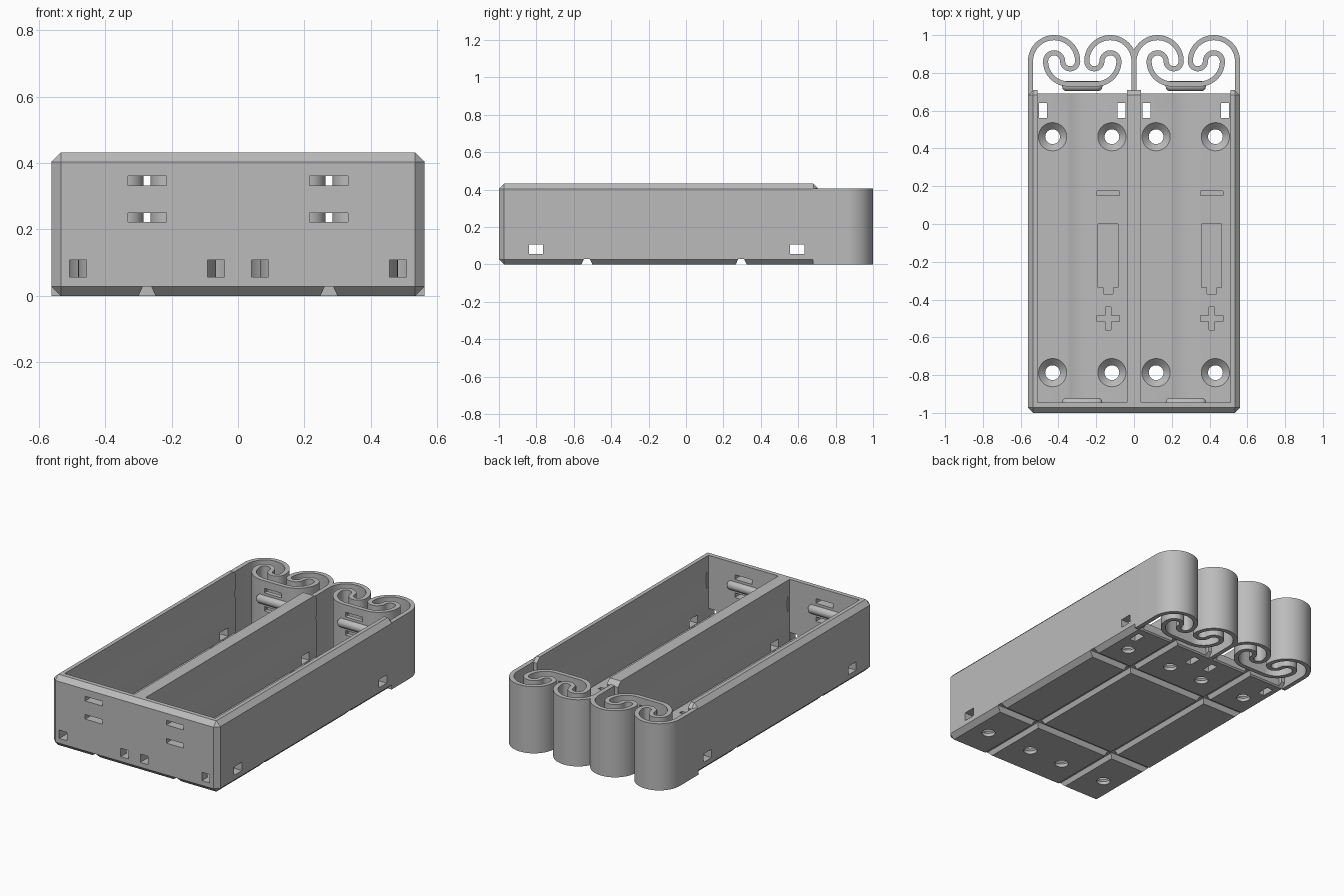
import bpy, bmesh, math
from mathutils import Matrix, Vector

if "Cube" in bpy.data.objects:
    bpy.data.objects.remove(bpy.data.objects["Cube"])

CELL = 0.274          # x of each cell centre
FLOOR = 0.055         # top of the floor
AXIS_Z = 0.285        # height of the cell axis

grey = bpy.data.materials.new("plain grey")
grey.diffuse_color = (0.5, 0.5, 0.5, 1)
grey.use_nodes = True
grey.node_tree.nodes["Principled BSDF"].inputs["Base Color"].default_value = grey.diffuse_color


def finish(name, bm):
    bmesh.ops.recalc_face_normals(bm, faces=bm.faces)
    me = bpy.data.meshes.new(name)
    bm.to_mesh(me)
    bm.free()
    me.materials.append(grey)
    ob = bpy.data.objects.new(name, me)
    bpy.context.collection.objects.link(ob)
    return ob


def box(name, x0, x1, y0, y1, z0, z1, bevel=0):
    bm = bmesh.new()
    bmesh.ops.create_cube(bm, size=1)
    for v in bm.verts:
        v.co = ((x0 + x1) / 2 + v.co.x * (x1 - x0),
                (y0 + y1) / 2 + v.co.y * (y1 - y0),
                (z0 + z1) / 2 + v.co.z * (z1 - z0))
    if bevel:
        bmesh.ops.bevel(bm, geom=bm.edges[:], offset=bevel, segments=1, affect='EDGES')
    return finish(name, bm)


def prism(name, pts, vec):
    bm = bmesh.new()
    f = bm.faces.new([bm.verts.new(p) for p in pts])
    ext = bmesh.ops.extrude_face_region(bm, geom=[f])
    bmesh.ops.translate(bm, vec=vec,
                        verts=[g for g in ext['geom'] if isinstance(g, bmesh.types.BMVert)])
    return finish(name, bm)


def lathe(name, profile, loc, along_x=False, steps=32):
    """Revolve (radius, height) points about z, or about x."""
    bm = bmesh.new()
    vs = [bm.verts.new((r, 0, h)) for r, h in profile]
    es = [bm.edges.new(p) for p in zip(vs, vs[1:])]
    bmesh.ops.spin(bm, geom=vs + es, cent=(0, 0, 0), axis=(0, 0, 1),
                   angle=math.tau, steps=steps)
    bmesh.ops.remove_doubles(bm, verts=bm.verts, dist=1e-5)
    if along_x:
        bm.transform(Matrix.Rotation(math.pi / 2, 4, 'Y'))
    bm.transform(Matrix.Translation(loc))
    return finish(name, bm)


def cut(ob, cutter):
    m = ob.modifiers.new("cut", 'BOOLEAN')
    m.operation, m.solver, m.object = 'DIFFERENCE', 'EXACT', cutter
    bpy.context.view_layer.objects.active = ob
    bpy.ops.object.modifier_apply(modifier=m.name)
    bpy.data.objects.remove(cutter)


def arc(cx, cy, r, a0, a1, n=14):
    return [Vector((cx + r * math.cos(math.radians(a0 + (a1 - a0) * i / n)),
                    cy + r * math.sin(math.radians(a0 + (a1 - a0) * i / n))))
            for i in range(n + 1)]


def ribbon(name, path, thick, z0, z1):
    """Upright strip of constant thickness following a flat path."""
    bm = bmesh.new()
    rings = []
    for i, p in enumerate(path):
        d = (path[min(i + 1, len(path) - 1)] - path[max(i - 1, 0)]).normalized()
        n = Vector((-d.y, d.x)) * thick / 2
        a, b = p + n, p - n
        rings.append([bm.verts.new((q.x, q.y, z)) for q, z in
                      ((a, z0), (b, z0), (b, z1), (a, z1))])
    for r, s in zip(rings, rings[1:]):
        for k in range(4):
            bm.faces.new((r[k], r[(k + 1) % 4], s[(k + 1) % 4], s[k]))
    bm.faces.new(rings[0])
    bm.faces.new(rings[-1])
    return finish(name, bm)


# Tray: chamfered block with two open cells
tray = box("tray", -0.562, 0.562, -1, 0.71, 0, 0.432, 0.028)
for c in (-CELL, CELL):
    cut(tray, box("c", c - 0.236, c + 0.236, -0.945, 1, FLOOR, 1))
    cut(tray, box("c", c - 0.236, c + 0.236, 0.69, 1, -1, 1))
    # shallow round trough for the cell
    ring = [(c + p.x, -0.93, AXIS_Z + p.y) for p in arc(0, 0, 0.243, 0, 360, 48)[:-1]]
    cut(tray, prism("c", ring, (0, 1.9, 0)))
    # wire slots in the front wall
    for z in (0.222, 0.333):
        cut(tray, box("c", c - 0.058, c + 0.058, -1.1, -0.9, z, z + 0.028))
    for s in (-1, 1):
        # low holes in the front wall, and slots through the floor
        h = c + s * 0.208
        cut(tray, box("c", h - 0.026, h + 0.026, -1.1, -0.9, FLOOR + 0.002, 0.108))
        cut(tray, box("c", h - 0.021, h + 0.021, 0.56, 0.64, -0.1, 0.1))
        # countersunk screw holes
        for y in (-0.787, 0.462):
            cut(tray, lathe("c", [(0, -0.1), (0.039, -0.1), (0.039, 0.02),
                                  (0.078, 0.058), (0, 0.058)],
                            (c + s * 0.157, y, 0), steps=28))
    # engraved polarity marks: minus, battery outline, plus
    m = c + 0.137
    for w, y0, y1 in ((0.12, 0.15, 0.175), (0.105, -0.335, 0), (0.05, -0.37, -0.33),
                      (0.12, -0.515, -0.485), (0.03, -0.56, -0.44)):
        cut(tray, box("c", m - w / 2, m + w / 2, y0, y1, 0.04, 0.09))
    # lengthwise wiring groove underneath
    cut(tray, prism("c", [(c - 0.03, -1.1, -0.01), (c + 0.03, -1.1, -0.01),
                          (c + 0.013, -1.1, 0.028), (c - 0.013, -1.1, 0.028)], (0, 2, 0)))

# Side holes through all walls, and crosswise grooves underneath
for y in (-0.802, 0.595):
    cut(tray, box("c", -1, 1, y - 0.038, y + 0.038, FLOOR + 0.002, 0.108))
for y in (-0.53, 0.295):
    cut(tray, prism("c", [(-1, y - 0.034, -0.01), (-1, y + 0.034, -0.01),
                          (-1, y + 0.015, 0.03), (-1, y - 0.015, 0.03)], (2, 0, 0)))

# Curled spring ends: one half drawn with arcs, then mirrored
half = ([Vector((-CELL, 0.68))]
        + arc(-0.149, 0.8615, 0.125, 180, 0, 28)
        + arc(-0.064, 0.8615, 0.040, 0, -180)[1:]
        + arc(-0.149, 0.8615, 0.045, 0, 180)[1:]
        + arc(-0.074, 0.8615, 0.120, 180, 270)[1:])
path = half + [Vector((-p.x, p.y)) for p in reversed(half)]
parts = [tray]
for side, c in (("left", -CELL), ("right", CELL)):
    spring = ribbon(side + "_spring", [p + Vector((c, 0)) for p in path], 0.027, 0, 0.407)
    for z in (0.222, 0.333):
        cut(spring, box("c", c - 0.058, c + 0.058, 0.6, 0.8, z, z + 0.028))
    parts.append(spring)
    # rounded contact bars at both ends of the cell
    for end, y in (("front", -0.947), ("back", 0.73)):
        parts.append(lathe(f"{side}_{end}_contact_bar",
                           [(0, -0.107), (0.014, -0.104), (0.023, -0.096), (0.027, -0.084),
                            (0.027, 0.084), (0.023, 0.096), (0.014, 0.104), (0, 0.107)],
                           (c, y, AXIS_Z + 0.006), along_x=True, steps=24))

# Smooth the curves, keep the edges sharp
for ob in bpy.context.scene.objects:
    ob.select_set(ob in parts)
bpy.context.view_layer.objects.active = tray
bpy.ops.object.shade_smooth_by_angle(angle=math.radians(30))
